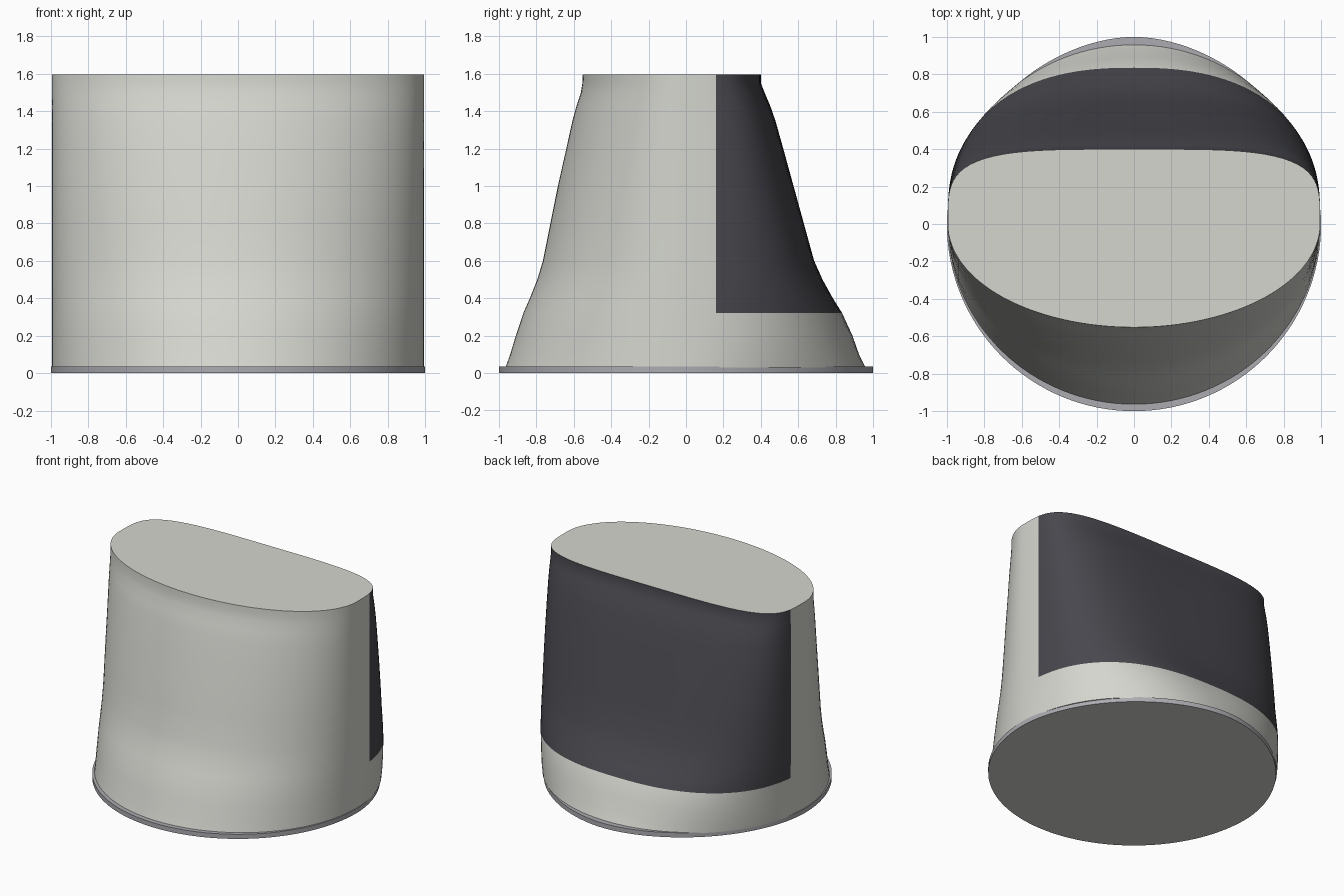
import bpy, bmesh
from math import sin, cos, pi, radians

cube = bpy.data.objects.get("Cube")
if cube:
    bpy.data.objects.remove(cube, do_unlink=True)

SEGMENTS = 128
PANEL_Y, PANEL_Z = 0.16, 0.32


def material(name, rgb):
    mat = bpy.data.materials.new(name)
    mat.use_nodes = True
    mat.diffuse_color = (*rgb, 1)
    bsdf = next(n for n in mat.node_tree.nodes if n.type == 'BSDF_PRINCIPLED')
    bsdf.inputs["Base Color"].default_value = (*rgb, 1)
    return mat


shell_grey = material("warm light grey", (0.66, 0.67, 0.62))
panel_grey = material("charcoal", (0.065, 0.063, 0.075))
rim_grey = material("mid grey", (0.41, 0.41, 0.44))


def ring(bm, z, front, back, half_width):
    """Oval section: elliptical front, back squarer as it gets shallower."""
    squareness = 2 + 2 * (0.96 - back) / 0.56
    verts = []
    for i in range(SEGMENTS):
        a = 2 * pi * i / SEGMENTS
        c, s = cos(a), sin(a)
        n, depth = (squareness, back) if s > 0 else (2, front)
        r = (abs(c) ** n + abs(s) ** n) ** (-1 / n)
        verts.append(bm.verts.new((half_width * c * r, depth * s * r, z)))
    return verts


def loft(name, sections, half_width, materials, paint):
    bm = bmesh.new()
    rings = [ring(bm, *s, half_width) for s in sections]
    for low, high in zip(rings, rings[1:]):
        for i in range(SEGMENTS):
            j = (i + 1) % SEGMENTS
            bm.faces.new((low[i], low[j], high[j], high[i]))
    bm.faces.new(rings[0][::-1])
    bm.faces.new(rings[-1])
    paint(bm)
    mesh = bpy.data.meshes.new(name)
    bm.to_mesh(mesh)
    bm.free()
    for mat in materials:
        mesh.materials.append(mat)
    obj = bpy.data.objects.new(name, mesh)
    bpy.context.collection.objects.link(obj)
    bpy.ops.object.select_all(action='DESELECT')
    obj.select_set(True)
    bpy.context.view_layer.objects.active = obj
    bpy.ops.object.shade_smooth_by_angle(angle=radians(35))
    return obj


# Dark back panel: cut a vertical edge, then colour the wall behind and above it
def paint_panel(bm):
    walls = [f for f in bm.faces if len(f.verts) == 4]
    geom = walls + list({e for f in walls for e in f.edges}) \
        + list({v for f in walls for v in f.verts})
    bmesh.ops.bisect_plane(bm, geom=geom, dist=1e-5,
                           plane_co=(0, PANEL_Y, 0), plane_no=(0, 1, 0))
    bm.normal_update()
    for f in bm.faces:
        mid = f.calc_center_median()
        if abs(f.normal.z) < 0.95 and mid.y > PANEL_Y and mid.z > PANEL_Z:
            f.material_index = 1


# Underside of the base takes the shell colour
def paint_underside(bm):
    bm.normal_update()
    for f in bm.faces:
        if f.normal.z < -0.9:
            f.material_index = 1


# Tapered shell: height, front depth, back depth
profile = [
    (0.03, 0.965, 0.96), (0.1, 0.94, 0.925), (0.2, 0.91, 0.89),
    (PANEL_Z, 0.87, 0.835), (0.4, 0.835, 0.785), (0.5, 0.795, 0.73),
    (0.6, 0.765, 0.685), (0.8, 0.725, 0.63), (1.0, 0.685, 0.575),
    (1.2, 0.64, 0.52), (1.35, 0.607, 0.478), (1.43, 0.585, 0.45),
    (1.5, 0.562, 0.42), (1.55, 0.554, 0.4), (1.595, 0.552, 0.4),
]
loft("tapered_shell", profile, 0.995, [shell_grey, panel_grey], paint_panel)

# Thin round base plate
loft("base_plate", [(0, 1, 1), (0.035, 1, 1)], 1.0,
     [rim_grey, shell_grey], paint_underside)
